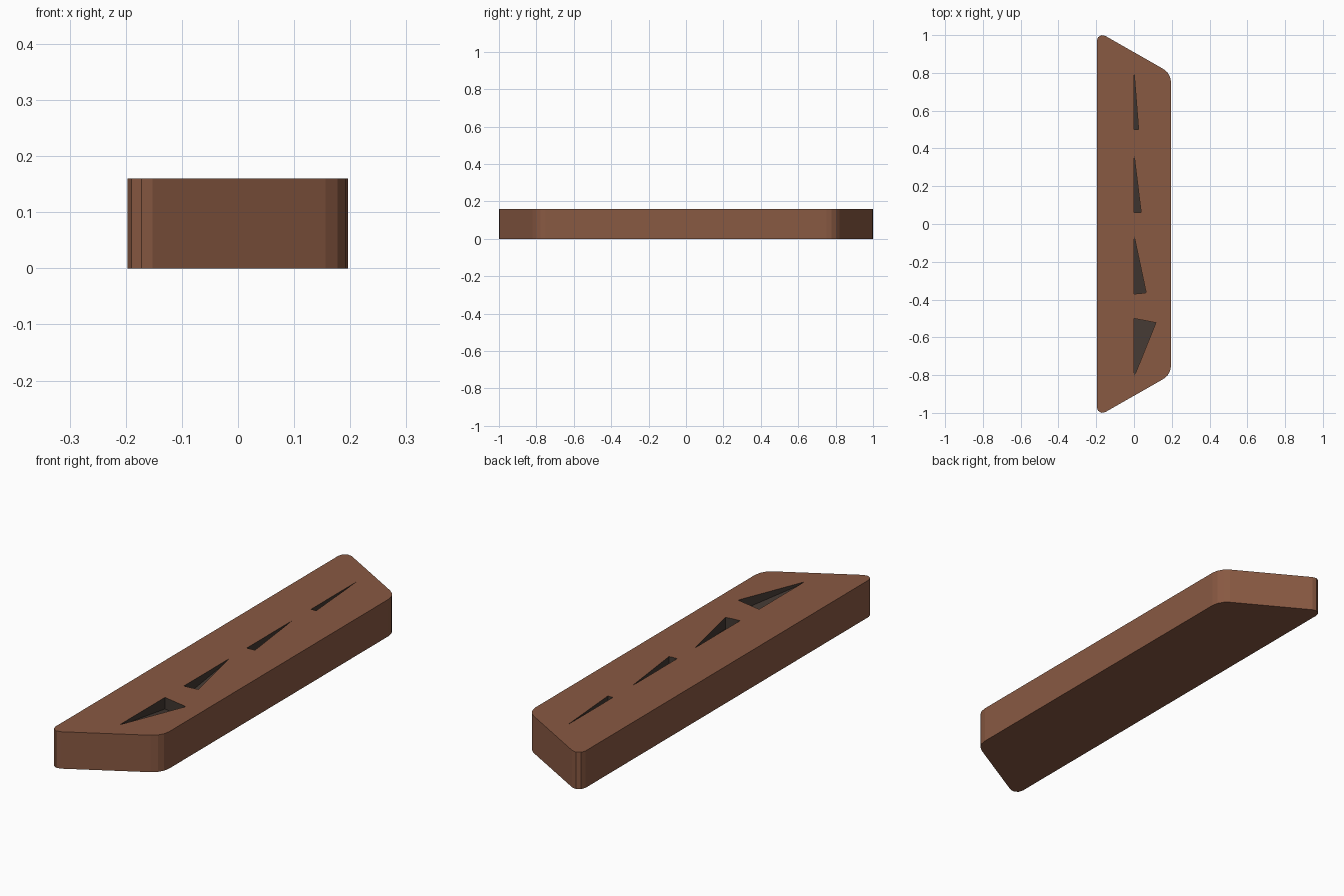
import bpy, bmesh
from math import radians, sin, cos

if "Cube" in bpy.data.objects:
    bpy.data.objects.remove(bpy.data.objects["Cube"])

H = 0.16


def material(name, rgb):
    m = bpy.data.materials.new(name)
    m.diffuse_color = (*rgb, 1)
    m.use_nodes = True
    m.node_tree.nodes["Principled BSDF"].inputs["Base Color"].default_value = m.diffuse_color
    return m


def arc(cx, cy, r, a0, a1, n=3):
    return [(cx + r * cos(radians(a0 + (a1 - a0) * i / n)),
             cy + r * sin(radians(a0 + (a1 - a0) * i / n))) for i in range(n + 1)]


def prism(name, outline, lower, upper, mat):
    """Closed solid over an outline; lower(i) and upper give the heights."""
    bm = bmesh.new()
    low = [bm.verts.new((x, y, lower(i))) for i, (x, y) in enumerate(outline)]
    top = [bm.verts.new((x, y, upper)) for x, y in outline]
    n = len(outline)
    bm.faces.new(top)
    bm.faces.new(low[::-1])
    for i in range(n):
        j = (i + 1) % n
        bm.faces.new((low[i], low[j], top[j], top[i]))
    bmesh.ops.recalc_face_normals(bm, faces=bm.faces)
    me = bpy.data.meshes.new(name)
    bm.to_mesh(me)
    bm.free()
    me.materials.append(mat)
    ob = bpy.data.objects.new(name, me)
    bpy.context.collection.objects.link(ob)
    return ob


brown = material("brown", (0.25, 0.10, 0.055))
dark = material("dark_recess", (0.055, 0.04, 0.032))

# Bar: slanted ends, small rounding on the long side, large on the short side
end = arc(-0.167, 0.97, 0.03, 180, 60) + arc(0.116, 0.751, 0.08, 60, 0)
outline = end + [(x, -y) for x, y in reversed(end)]
bar = prism("gauge_bar", outline, lambda i: 0, H, brown)

# Recesses: narrow sectors of growing angle, sloping down from the tip
# (tip y, direction of the straight edge, sector angle)
for k, (tip, way, ang) in enumerate([(0.81, -1, 4.5), (0.37, -1, 7),
                                     (-0.06, -1, 12), (-0.81, 1, 22)]):
    if way < 0:
        rim = arc(0, tip, 0.31, -90, -90 + ang, 2)
    else:
        rim = arc(0, tip, 0.31, 90, 90 - ang, 1)
    cutter = prism(f"recess_cutter_{k + 1}", [(0, tip)] + rim,
                   lambda i: H - (0.05 if i else 0.005), H + 0.05, dark)
    cutter.hide_render = True
    cutter.display_type = 'WIRE'
    mod = bar.modifiers.new(f"recess_{k + 1}", 'BOOLEAN')
    mod.operation = 'DIFFERENCE'
    mod.solver = 'EXACT'
    mod.material_mode = 'TRANSFER'
    mod.object = cutter
